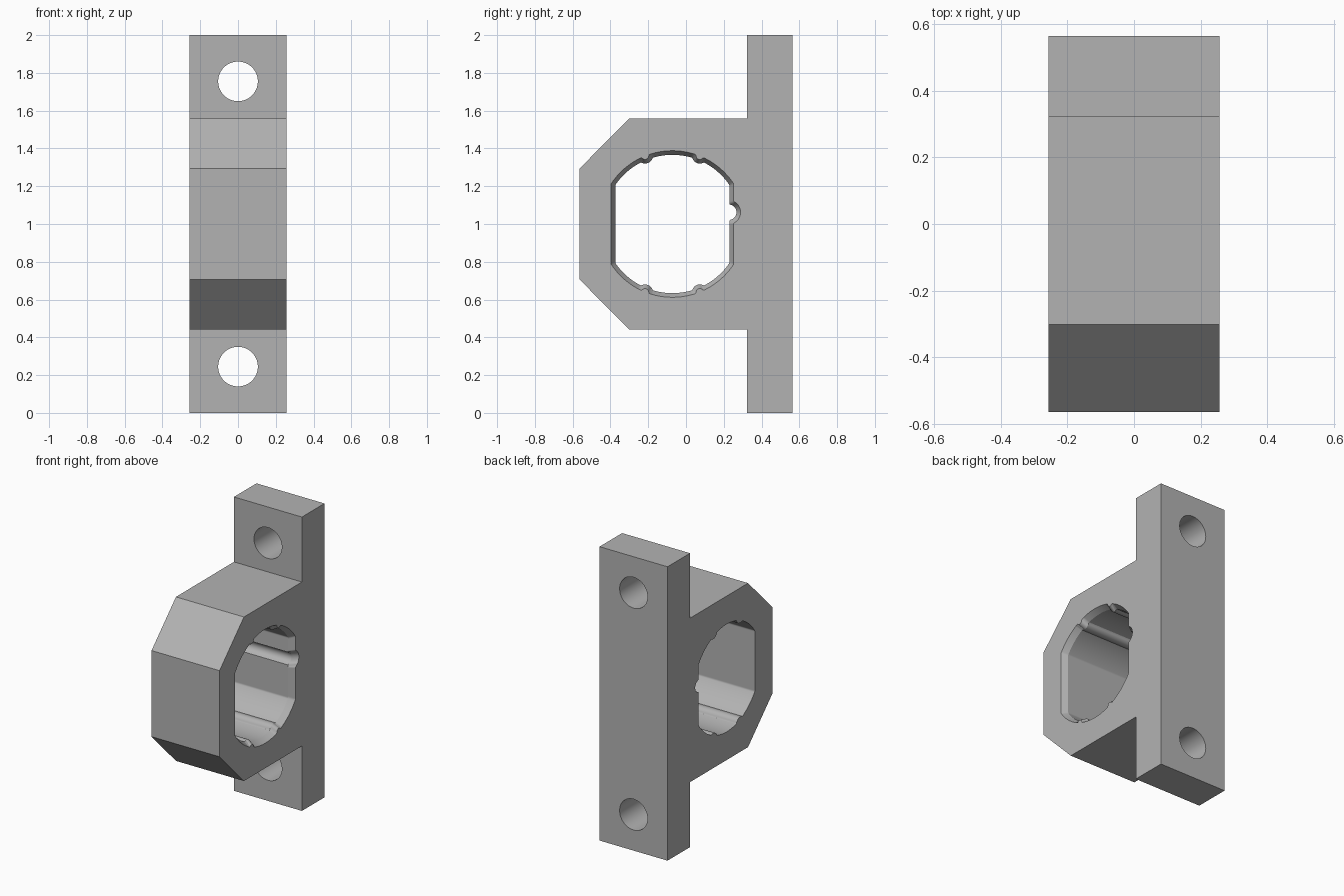
import bpy, bmesh, math

if "Cube" in bpy.data.objects:
    bpy.data.objects.remove(bpy.data.objects["Cube"], do_unlink=True)

HALF = 0.256            # half width of the bracket
CY, CZ = -0.072, 1.0    # bore axis


def material(name, value):
    mat = bpy.data.materials.new(name)
    mat.use_nodes = True
    colour = (value, value, value, 1)
    mat.diffuse_color = colour
    mat.node_tree.nodes["Principled BSDF"].inputs["Base Color"].default_value = colour
    return mat


def loft(name, sections):
    """Solid through matching (x, [(y, z), ...]) sections."""
    bm = bmesh.new()
    rings = [[bm.verts.new((x, y, z)) for y, z in pts] for x, pts in sections]
    n = len(rings[0])
    for a, b in zip(rings, rings[1:]):
        for i in range(n):
            j = (i + 1) % n
            bm.faces.new((a[i], a[j], b[j], b[i]))
    bm.faces.new(rings[0])
    bm.faces.new(rings[-1])
    bmesh.ops.recalc_face_normals(bm, faces=bm.faces)
    mesh = bpy.data.meshes.new(name)
    bm.to_mesh(mesh)
    bm.free()
    obj = bpy.data.objects.new(name, mesh)
    bpy.context.collection.objects.link(obj)
    return obj


def ray_circle(dy, dz, cy, cz, radius):
    """Near and far distances from the bore axis to a circle, or None."""
    along = dy * cy + dz * cz
    disc = along ** 2 - cy ** 2 - cz ** 2 + radius ** 2
    if disc < 0 or along < 0:
        return None
    return along - math.sqrt(disc), along + math.sqrt(disc)


def bore_profile(off=0.0, count=480):
    """Round bore with two flats, four small ribs and a groove at the back."""
    pts = []
    for i in range(count):
        a = math.tau * (i + 0.5) / count
        dy, dz = math.cos(a), math.sin(a)
        r = min(0.366 + off, (0.302 + off) / max(abs(dy), 0.001))
        rib = ray_circle(abs(dy), abs(dz), 0.145, 0.362, 0.042 - off)
        if rib:
            r = min(r, rib[0])
        groove = ray_circle(dy, dz, 0.298, 0.062, 0.041 + off)
        if groove:
            r = max(r, groove[1])
        pts.append((CY + r * dy, CZ + r * dz))
    return pts


# Bracket body: mounting plate with an eight-sided clamp in front
lower = [(0.564, 0), (0.322, 0), (0.322, 0.442), (-0.302, 0.442), (-0.564, 0.707)]
outline = lower + [(y, 2 - z) for y, z in reversed(lower)]
body = loft("bracket_body", [(-HALF, outline), (HALF, outline)])
body.data.materials.append(material("grey", 0.45))

# Bore cutter, with a chamfered mouth on the left side
lead = 0.022
cutters = [loft("bore_cutter", [
    (-HALF - 0.1, bore_profile()),
    (HALF - 0.04, bore_profile()),
    (HALF, bore_profile(lead)),
    (HALF + 0.1, bore_profile(lead)),
])]

# Screw hole cutters
for z, label in ((0.245, "lower"), (1.755, "upper")):
    bpy.ops.mesh.primitive_cylinder_add(vertices=64, radius=0.105, depth=0.6,
                                        location=(0, 0.443, z),
                                        rotation=(math.pi / 2, 0, 0))
    hole = bpy.context.object
    hole.name = label + "_hole_cutter"
    cutters.append(hole)

for cutter in cutters:
    cutter.hide_render = True
    cutter.hide_viewport = True
    mod = body.modifiers.new(cutter.name, "BOOLEAN")
    mod.operation = "DIFFERENCE"
    mod.solver = "EXACT"
    mod.object = cutter

# Bake the cuts, remove the cutters and shade curved walls smooth
bpy.context.view_layer.update()
cut = bpy.data.meshes.new_from_object(
    body.evaluated_get(bpy.context.evaluated_depsgraph_get()))
body.modifiers.clear()
body.data = cut
for cutter in cutters:
    bpy.data.objects.remove(cutter, do_unlink=True)
bpy.ops.object.select_all(action="DESELECT")
body.select_set(True)
bpy.context.view_layer.objects.active = body
bpy.ops.object.shade_smooth_by_angle(angle=math.radians(25))
